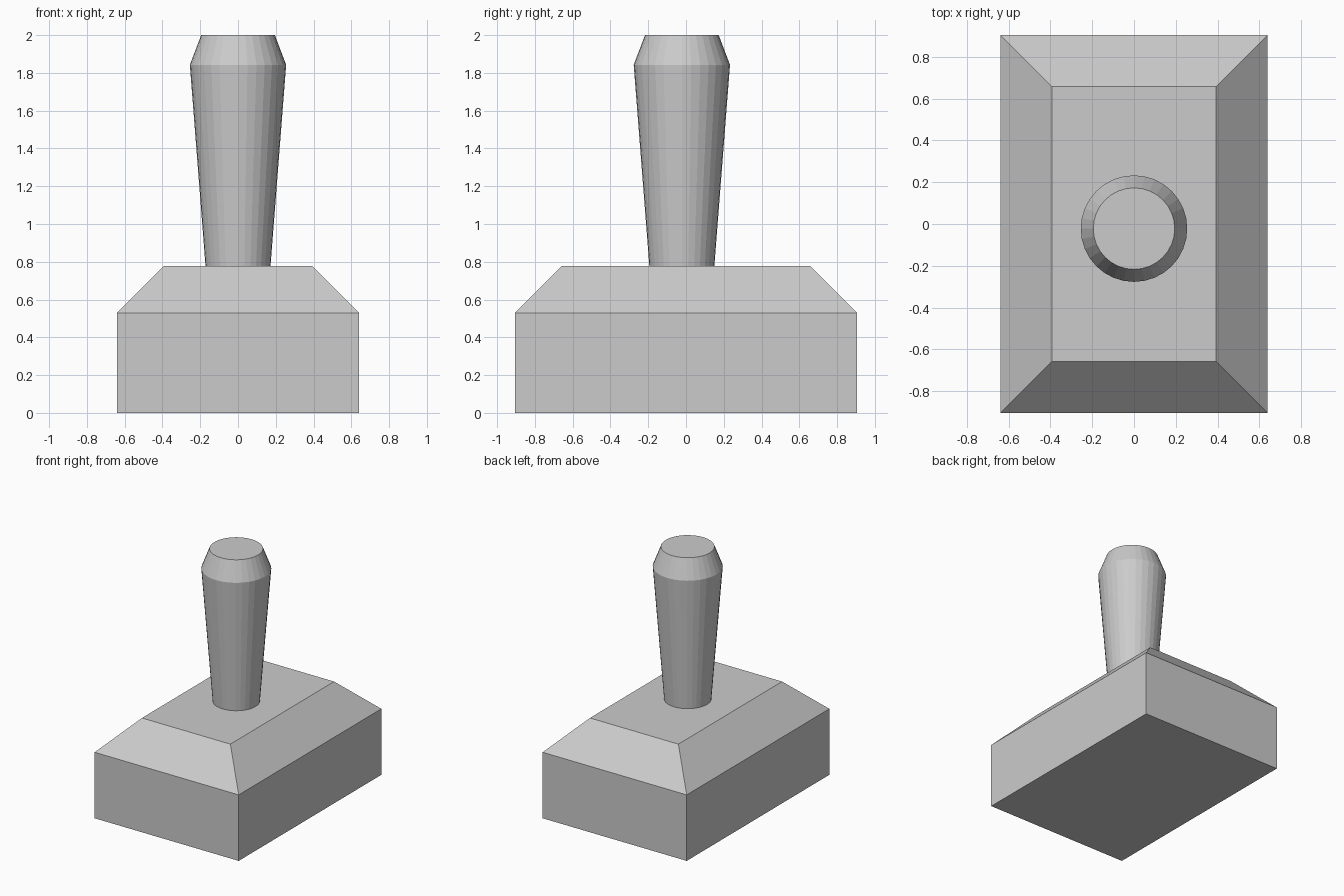
import bpy, bmesh
from math import cos, sin, pi

if "Cube" in bpy.data.objects:
    bpy.data.objects.remove(bpy.data.objects["Cube"])


def loft(name, rings):
    """Skin a stack of equal-sized point rings and cap both ends."""
    bm = bmesh.new()
    loops = [[bm.verts.new(p) for p in ring] for ring in rings]
    n = len(loops[0])
    for a, b in zip(loops, loops[1:]):
        for i in range(n):
            j = (i + 1) % n
            bm.faces.new((a[i], a[j], b[j], b[i]))
    bm.faces.new(loops[0][::-1])
    bm.faces.new(loops[-1])
    mesh = bpy.data.meshes.new(name)
    bm.to_mesh(mesh)
    bm.free()
    obj = bpy.data.objects.new(name, mesh)
    bpy.context.collection.objects.link(obj)
    return obj


def rect(x, y, z):
    return [(-x, -y, z), (x, -y, z), (x, y, z), (-x, y, z)]


def circle(r, z, y=-0.022, sides=32):
    return [(r * cos(2 * pi * i / sides), y + r * sin(2 * pi * i / sides), z)
            for i in range(sides)]


# Block with a wide chamfer around its top
loft("base_block", [rect(0.64, 0.905, 0), rect(0.64, 0.905, 0.53),
                    rect(0.393, 0.658, 0.777)])

# Flared round handle with a bevelled end, slightly off centre
loft("handle", [circle(0.172, 0.777), circle(0.255, 1.843), circle(0.195, 2.0)])
